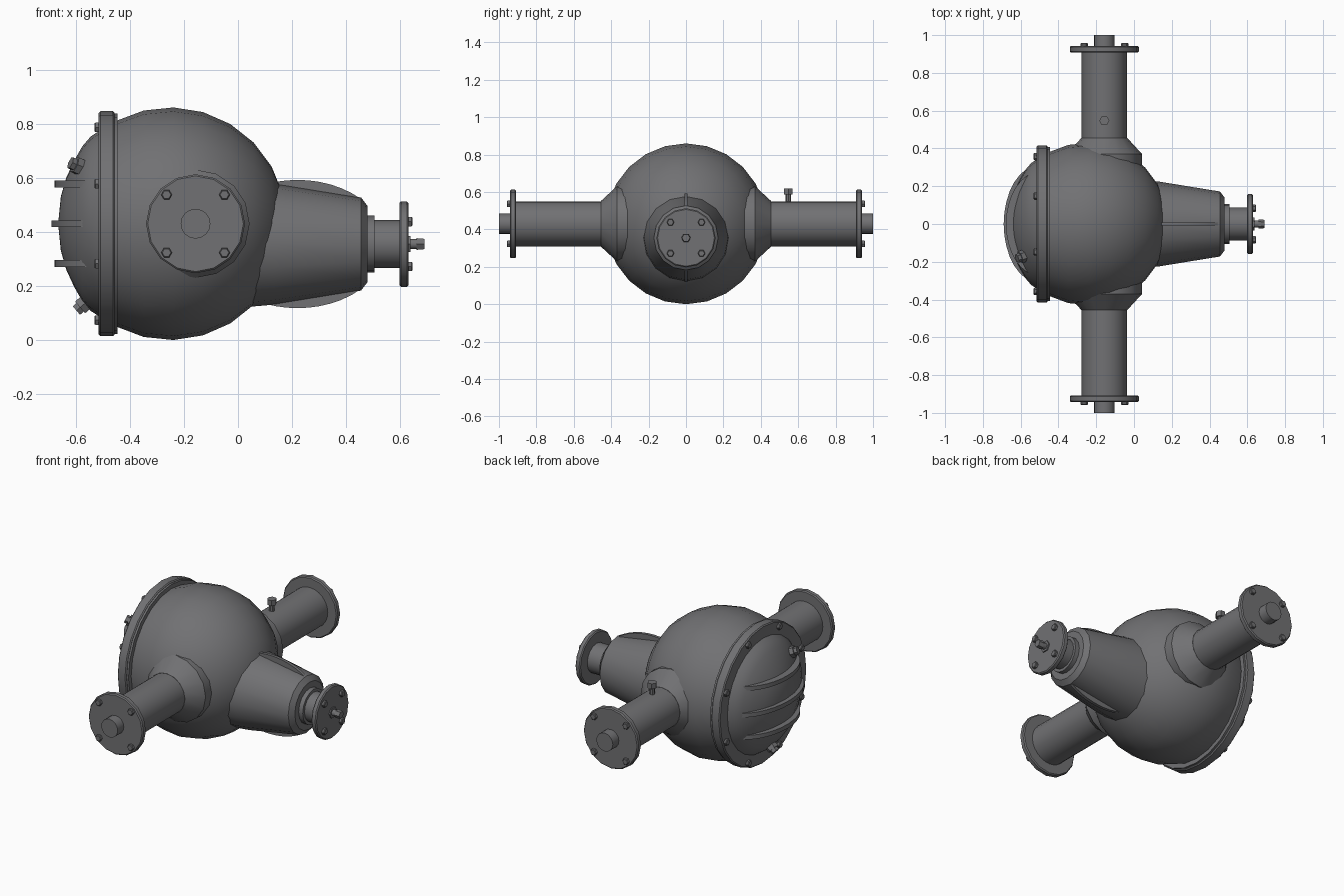
import bpy, bmesh, math
from mathutils import Vector, Matrix

if "Cube" in bpy.data.objects:
    bpy.data.objects.remove(bpy.data.objects["Cube"])

steel = bpy.data.materials.new("grey_steel")
steel.use_nodes = True
GREY = (0.165, 0.165, 0.172, 1)
steel.diffuse_color = GREY
steel.node_tree.nodes["Principled BSDF"].inputs["Base Color"].default_value = GREY

MID = 0.43      # height of the axle line
PIN = 0.355     # height of the pinion line
AXLE_X = -0.157
X, Y, Z = Vector((1, 0, 0)), Vector((0, 1, 0)), Vector((0, 0, 1))


def finish(name, bm, matrix=None):
    bmesh.ops.recalc_face_normals(bm, faces=bm.faces)
    mesh = bpy.data.meshes.new(name)
    bm.to_mesh(mesh)
    bm.free()
    mesh.materials.append(steel)
    for p in mesh.polygons:
        p.use_smooth = True
    mesh.set_sharp_from_angle(angle=math.radians(32))
    ob = bpy.data.objects.new(name, mesh)
    bpy.context.collection.objects.link(ob)
    if matrix:
        ob.matrix_world = matrix
    return ob


def lathe(name, profile, origin, axis, sides=24):
    """Turn (distance along axis, radius) points, closed at both ends."""
    bm = bmesh.new()
    pts = [(profile[0][0], 0)] + list(profile) + [(profile[-1][0], 0)]
    verts = [bm.verts.new((r, 0, d)) for d, r in pts]
    edges = [bm.edges.new(pair) for pair in zip(verts, verts[1:])]
    bmesh.ops.spin(bm, geom=verts + edges, axis=Z, cent=(0, 0, 0),
                   angle=math.tau, steps=sides)
    bmesh.ops.remove_doubles(bm, verts=bm.verts, dist=1e-4)
    turn = Vector(axis).to_track_quat('Z', 'Y').to_matrix().to_4x4()
    return finish(name, bm, Matrix.Translation(origin) @ turn)


def plate(name, points, thick):
    """Flat outline extruded both ways along its normal."""
    bm = bmesh.new()
    face = bm.faces.new([bm.verts.new(p) for p in points])
    face.normal_update()
    n = face.normal.copy()
    new = bmesh.ops.extrude_face_region(bm, geom=[face])["geom"]
    moved = [v for v in new if isinstance(v, bmesh.types.BMVert)]
    bmesh.ops.translate(bm, verts=moved, vec=n * thick)
    bmesh.ops.translate(bm, verts=bm.verts, vec=n * -thick / 2)
    return finish(name, bm)


def bolt(name, pos, axis, radius=0.02, height=0.016):
    return lathe(name, [(-0.005, radius), (height * 0.75, radius),
                        (height, radius * 0.8)], pos, axis, 6)


def flange(rad, a, b, bev=0.006):
    return [(a, rad - bev), (a + bev, rad), (b - bev, rad), (b, rad - bev)]


# Round main housing, cut flat behind
arc = [math.radians(-28 + i * 118 / 8) for i in range(9)]
lathe("main_housing", [(0.43 * math.sin(t), 0.43 * math.cos(t)) for t in arc],
      (-0.25, 0, MID), X, 24)

# Rear cover with its mounting ring
lathe("cover_ring", flange(0.416, -0.515, -0.457), (0, 0, MID), X, 24)
lathe("cover_gasket", [(-0.458, 0.408), (-0.445, 0.408)], (0, 0, MID), X, 24)
lathe("rear_cover", [(-0.665, 0), (-0.655, 0.1), (-0.635, 0.17), (-0.605, 0.235),
                     (-0.575, 0.287), (-0.545, 0.322), (-0.51, 0.345)],
      (0, 0, MID), X, 24)
for i in range(8):
    a = math.tau * (i + 0.5) / 8
    bolt("cover_bolt", (-0.515, 0.386 * math.cos(a), MID + 0.386 * math.sin(a)), -X)

# Curved cooling ribs across the cover
for dz, depth, half in ((-0.147, 0.178, 0.275), (0, 0.19, 0.312), (0.147, 0.178, 0.275)):
    sweep = [math.pi * i / 16 for i in range(17)]
    plate("cover_rib", [(-0.5 - depth * math.sin(t), half * math.cos(t), MID + dz)
                        for t in sweep], 0.025)

# Filler and drain plugs
for name, pos, axis in (("filler_plug", (-0.585, -0.17, MID + 0.21), (-0.86, -0.32, 0.39)),
                        ("drain_plug", (-0.567, 0, MID - 0.295), (-0.76, 0, -0.65))):
    lathe(name, [(-0.02, 0.033), (0.022, 0.033), (0.022, 0.024), (0.04, 0.024)],
          pos, axis, 6)

# Axle tubes, mirrored left and right of the housing
for side in (-1, 1):
    base, out = (AXLE_X, 0, MID), Y * side
    lathe("axle_tube", [(0.2, 0.12), (0.92, 0.12)], base, out, 24)
    lathe("axle_collar", [(0.15, 0.2), (0.37, 0.2), (0.455, 0.122)], base, out, 16)
    lathe("axle_flange", flange(0.183, 0.908, 0.942), base, out, 16)
    lathe("axle_stub", [(0.93, 0.055), (1.0, 0.055)], base, out, 16)
    for sx in (-1, 1):
        for sz in (-1, 1):
            bolt("axle_bolt", (AXLE_X + sx * 0.107, side * 0.942, MID + sz * 0.107), out)

# Breather on one axle tube
lathe("breather_stem", [(0.53, 0.015), (0.59, 0.015)], (AXLE_X, 0.547, 0), Z, 8)
lathe("breather_cap", [(0.588, 0.027), (0.62, 0.027)], (AXLE_X, 0.547, 0), Z, 6)

# Tapered pinion housing
nose = (0, 0, PIN)
lathe("pinion_housing", [(-0.05, 0.24), (0.135, 0.224), (0.455, 0.172), (0.478, 0.142)],
      nose, X, 16)
lathe("pinion_seal", [(0.47, 0.105), (0.505, 0.105)], nose, X, 16)
lathe("pinion_shaft", [(0.5, 0.088), (0.6, 0.088)], nose, X, 16)
lathe("pinion_flange", flange(0.158, 0.597, 0.63), nose, X, 16)
lathe("pinion_washer", [(0.625, 0.034), (0.637, 0.034)], nose, X, 6)
lathe("pinion_stud", [(0.63, 0.019), (0.665, 0.019)], nose, X, 12)
lathe("pinion_nut", [(0.66, 0.025), (0.69, 0.022)], nose, X, 6)
for sy in (-1, 1):
    for sz in (-1, 1):
        bolt("pinion_bolt", (0.63, sy * 0.083, PIN + sz * 0.083), X)

# Stiffening fins above and below the pinion housing
for side in (-1, 1):
    xs = [0.06 + 0.4 * i / 10 for i in range(11)]
    top = [(x, 0, PIN + side * 0.237 * math.sqrt(1 - ((x - 0.22) / 0.33) ** 2)) for x in xs]
    plate("pinion_fin", top + [(0.46, 0, PIN), (0.06, 0, PIN)], 0.018)
